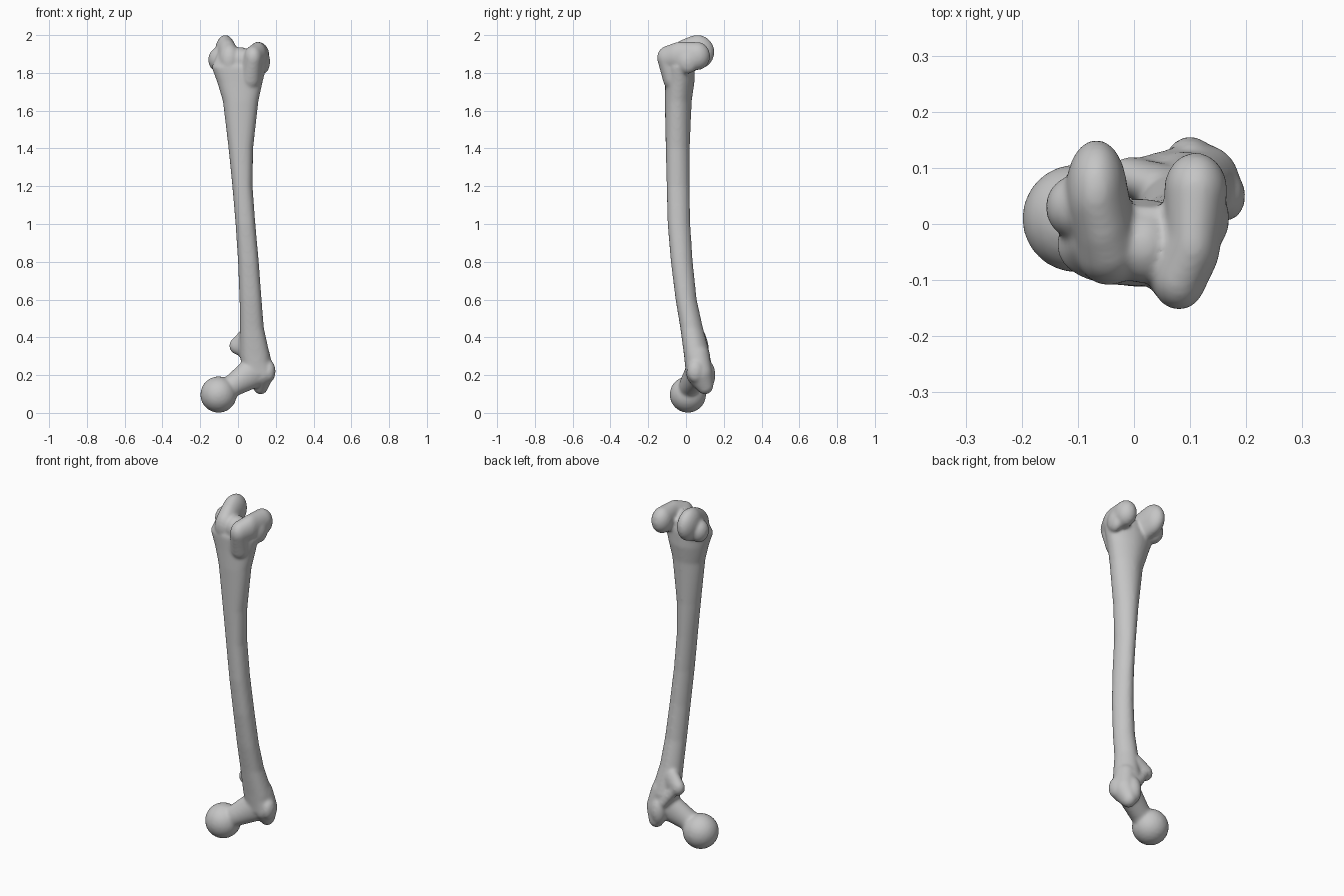
import bpy, bmesh, math
from mathutils import Vector, Matrix

cube = bpy.data.objects.get("Cube")
if cube:
    bpy.data.objects.remove(cube)

bone_grey = bpy.data.materials.new("bone_grey")
bone_grey.use_nodes = True
GREY = (0.56, 0.56, 0.56, 1)
bone_grey.diffuse_color = GREY
bone_grey.node_tree.nodes["Principled BSDF"].inputs["Base Color"].default_value = GREY

bm = bmesh.new()


def blob(centre, radii):
    """Ellipsoid lump that is later fused into the bone."""
    matrix = Matrix.Translation(centre) @ Matrix.Diagonal((*radii, 1))
    bmesh.ops.create_icosphere(bm, subdivisions=3, radius=1, matrix=matrix)


def chain(*lumps, steps=6):
    """Row of lumps blended from one (centre, radii) pair to the next."""
    for (c0, r0), (c1, r1) in zip(lumps, lumps[1:]):
        for i in range(steps + 1):
            t = i / steps
            blob(Vector(c0).lerp(Vector(c1), t), Vector(r0).lerp(Vector(r1), t))


def signed_power(value, power):
    return math.copysign(abs(value) ** power, value)


def loft(rows, sides=32):
    """Tube through rows of (z, x min, x max, y min, y max), with a ridge at the back."""
    rings = []
    for z, x0, x1, y0, y1 in rows:
        ring = []
        for i in range(sides):
            a = math.tau * i / sides
            c, s = math.cos(a), math.sin(a)
            power = 2 / 1.8 if s > 0 else 2 / 2.4
            x = (x0 + x1) / 2 + (x1 - x0) / 2 * signed_power(c, power)
            y = (y0 + y1) / 2 + (y1 - y0) / 2 * signed_power(s, power)
            ring.append(bm.verts.new((x, y, z)))
        rings.append(ring)
    for low, high in zip(rings, rings[1:]):
        for i in range(sides):
            j = (i + 1) % sides
            bm.faces.new((low[i], low[j], high[j], high[i]))
    bm.faces.new(rings[0][::-1])
    bm.faces.new(rings[-1])


# Curved shaft, flaring at both ends
loft([
    (0.2, 0.03, 0.17, 0, 0.12),
    (0.3, 0.01, 0.17, -0.01, 0.13),
    (0.45, 0.01, 0.137, -0.03, 0.09),
    (0.6, 0.008, 0.125, -0.055, 0.057),
    (0.8, 0, 0.11, -0.08, 0.036),
    (1, -0.013, 0.092, -0.097, 0.023),
    (1.2, -0.03, 0.077, -0.102, 0.019),
    (1.4, -0.05, 0.08, -0.107, 0.02),
    (1.65, -0.08, 0.108, -0.112, 0.03),
    (1.75, -0.11, 0.13, -0.11, 0.045),
    (1.83, -0.14, 0.15, -0.11, 0.045),
    (1.9, -0.11, 0.13, -0.08, 0.03),
])

# Ball head and neck
blob((-0.103, 0.01, 0.097), (0.097, 0.097, 0.097))
chain(((-0.09, 0.01, 0.1), (0.06, 0.06, 0.06)),
      ((-0.02, 0.02, 0.15), (0.06, 0.055, 0.062)),
      ((0.07, 0.05, 0.21), (0.07, 0.055, 0.085)))

# Large outer knob with its hooked tip
chain(((0.11, 0.06, 0.3), (0.06, 0.065, 0.07)),
      ((0.13, 0.07, 0.21), (0.06, 0.07, 0.07)),
      ((0.12, 0.1, 0.147), (0.042, 0.046, 0.05)))
blob((0.165, 0.05, 0.22), (0.034, 0.045, 0.06))
blob((0.1, 0.11, 0.2), (0.045, 0.046, 0.08))

# Small inner knob and the crest joining it to the large one
chain(((-0.007, 0.085, 0.355), (0.04, 0.035, 0.045)),
      ((0.04, 0.07, 0.37), (0.05, 0.04, 0.08)))
chain(((0.01, 0.09, 0.34), (0.03, 0.03, 0.03)),
      ((0.1, 0.115, 0.22), (0.03, 0.03, 0.03)))

# Inner knuckle and its side bump
chain(((-0.067, 0.06, 1.91), (0.055, 0.091, 0.092)),
      ((-0.055, 0, 1.89), (0.055, 0.075, 0.09)),
      ((-0.045, -0.045, 1.865), (0.06, 0.065, 0.09)))
blob((-0.105, 0.03, 1.87), (0.053, 0.057, 0.065))

# Outer knuckle, its front ridge and side bump
chain(((0.11, 0.06, 1.889), (0.057, 0.068, 0.075)),
      ((0.105, -0.03, 1.889), (0.05, 0.08, 0.077)),
      ((0.08, -0.093, 1.88), (0.05, 0.061, 0.065)),
      ((0.065, -0.075, 1.78), (0.055, 0.05, 0.07)))
blob((0.135, 0.01, 1.86), (0.035, 0.055, 0.065))

# Floor of the groove between the knuckles
blob((0.015, -0.04, 1.87), (0.06, 0.066, 0.067))

# Fuse everything into one smooth skin
mesh = bpy.data.meshes.new("thigh_bone")
bm.to_mesh(mesh)
bm.free()
bone = bpy.data.objects.new("thigh_bone", mesh)
bpy.context.collection.objects.link(bone)
mesh.materials.append(bone_grey)
for polygon in mesh.polygons:
    polygon.use_smooth = True

remesh = bone.modifiers.new("fuse", 'REMESH')
remesh.mode = 'VOXEL'
remesh.voxel_size = 0.007
remesh.use_smooth_shade = True
relax = bone.modifiers.new("relax", 'SMOOTH')
relax.factor = 0.5
relax.iterations = 14
